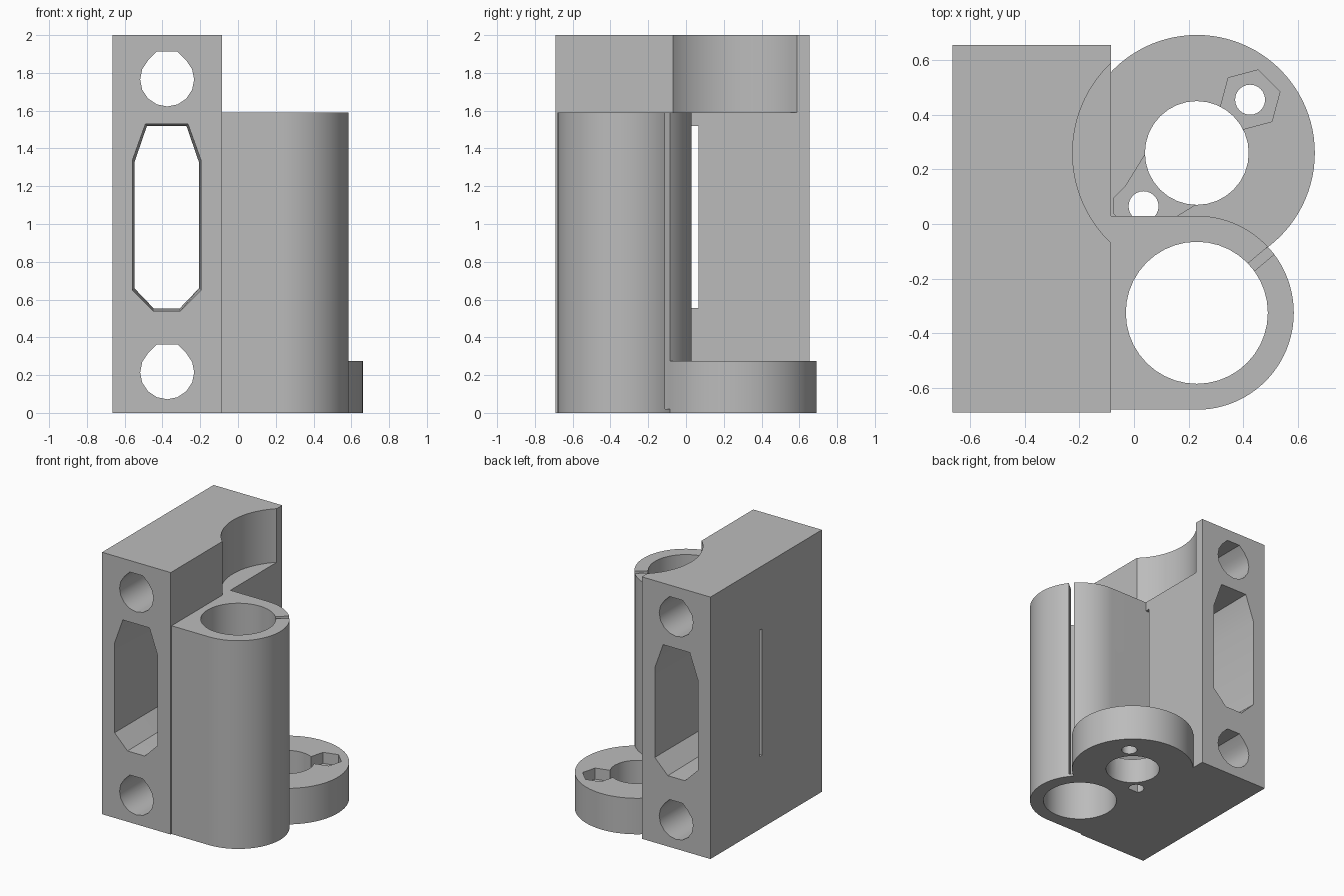
import bpy
import bmesh
from math import cos, sin, pi, radians, sqrt

if "Cube" in bpy.data.objects:
    bpy.data.objects.remove(bpy.data.objects["Cube"])

GREY = (0.5, 0.5, 0.5, 1.0)
grey = bpy.data.materials.new("plain grey")
grey.diffuse_color = GREY
grey.use_nodes = True
grey.node_tree.nodes["Principled BSDF"].inputs["Base Color"].default_value = GREY


def loft(name, rings):
    """Closed solid through matching rings of 3D points."""
    bm = bmesh.new()
    loops = [[bm.verts.new(p) for p in ring] for ring in rings]
    bm.faces.new(loops[0])
    bm.faces.new(loops[-1])
    n = len(loops[0])
    for a, b in zip(loops, loops[1:]):
        for i in range(n):
            j = (i + 1) % n
            bm.faces.new((a[i], a[j], b[j], b[i]))
    bmesh.ops.recalc_face_normals(bm, faces=bm.faces[:])
    mesh = bpy.data.meshes.new(name)
    bm.to_mesh(mesh)
    bm.free()
    mesh.materials.append(grey)
    obj = bpy.data.objects.new(name, mesh)
    bpy.context.collection.objects.link(obj)
    return obj


def upright(name, pts, z0, z1):
    return loft(name, [[(x, y, z) for x, y in pts] for z in (z0, z1)])


def arc(cx, cy, r, n, start=0.0, sweep=2 * pi):
    """Points on an arc; a full circle does not repeat its first point."""
    steps = n if sweep == 2 * pi else n - 1
    return [(cx + r * cos(start + sweep * i / steps),
             cy + r * sin(start + sweep * i / steps)) for i in range(n)]


def rect(x0, x1, y0, y1):
    return [(x0, y0), (x1, y0), (x1, y1), (x0, y1)]


def combine(target, other, operation="DIFFERENCE"):
    mod = target.modifiers.new("combine", "BOOLEAN")
    mod.operation = operation
    mod.solver = "EXACT"
    mod.object = other
    bpy.context.view_layer.objects.active = target
    bpy.ops.object.modifier_apply(modifier=mod.name)
    bpy.data.objects.remove(other)


WALL = -0.085          # right-hand face of the block
TUBE_TOP = 1.59
RING_TOP = 0.275
FRONT, BACK = -0.69, 0.655
TUBE = (0.23, -0.325)
RING = (0.23, 0.26)

# Main block with clearance scoop at its upper corner
block = upright("mount_body", rect(-0.665, WALL, FRONT, BACK), 0, 2)
combine(block, upright("scoop", arc(*RING, 0.455, 96), TUBE_TOP, 2.1))

# Flat-topped teardrop holes from front to back
for z in (0.215, 1.765):
    r, top = 0.143, 0.147
    half = r * sqrt(2) - top
    pts = arc(-0.375, z, r, 13, radians(135), radians(270))
    pts += [(-0.375 + half, z + top), (-0.375 - half, z + top)]
    combine(block, loft("hole", [[(x, y, h) for x, h in pts] for y in (-0.8, 0.8)]))

# Tall eight-sided window, narrowing slightly toward the middle
window = [(-0.56, 0.65), (-0.45, 0.54), (-0.305, 0.54), (-0.195, 0.65),
          (-0.195, 1.335), (-0.265, 1.53), (-0.49, 1.53), (-0.56, 1.335)]
rings = []
for y, inset in ((FRONT - 0.01, 0), (-0.017, 0.012), (BACK + 0.01, 0)):
    sx, sz = 1 - inset / 0.182, 1 - inset / 0.495
    rings.append([(-0.3775 + (x + 0.3775) * sx, y, 1.035 + (z - 1.035) * sz)
                  for x, z in window])
combine(block, loft("window", rings))

# Thin slot across the block
combine(block, upright("slot", rect(-0.8, 0, 0.03, 0.065), 0.555, 1.52))

# Clamp tube with flat cheeks running into the block
outline = arc(*TUBE, 0.355, 49, -pi / 2, pi) + [(-0.14, 0.03), (-0.14, -0.68)]
tube = upright("tube", outline, 0, TUBE_TOP)

# Clamping slit cut radially through the tube wall
a, w = radians(40), 0.018
slit = [(TUBE[0] + u * cos(a) - v * sin(a), TUBE[1] + u * sin(a) + v * cos(a))
        for u, v in rect(0.1, 0.5, -w, w)]
combine(tube, upright("slit", slit, 0.02, 1.7))

# Round foot ring with centre hole, two screw holes and nut pockets
ring = upright("foot_ring", arc(*RING, 0.432, 96), 0, RING_TOP)
combine(ring, upright("centre_hole", arc(*RING, 0.19, 32), -0.1, 0.5))
POCKET = 0.19
for s in (-1, 1):
    c = (RING[0] + s * 0.195, RING[1] + s * 0.195)
    combine(ring, upright("screw_hole", arc(*c, 0.055, 24), -0.1, 0.5))
    if s > 0:
        pts = arc(*c, 0.113, 6, radians(15))
    else:
        # Pocket flaring out toward the centre hole
        pts = [(-0.075, 0.04), (0.01, -0.045), (0.11, 0.0), (0.24, 0.08),
               (0.23, 0.26), (0.05, 0.27), (-0.03, 0.14), (-0.075, 0.095)]
    combine(ring, upright("nut_pocket", pts, POCKET, 0.5))

# Join the parts, then bore the tube straight through
combine(block, tube, "UNION")
combine(block, ring, "UNION")
combine(block, upright("bore", arc(*TUBE, 0.26, 40), -0.1, 1.8))

bpy.ops.object.select_all(action="DESELECT")
block.select_set(True)
bpy.context.view_layer.objects.active = block
bpy.ops.object.shade_smooth_by_angle(angle=radians(30))
